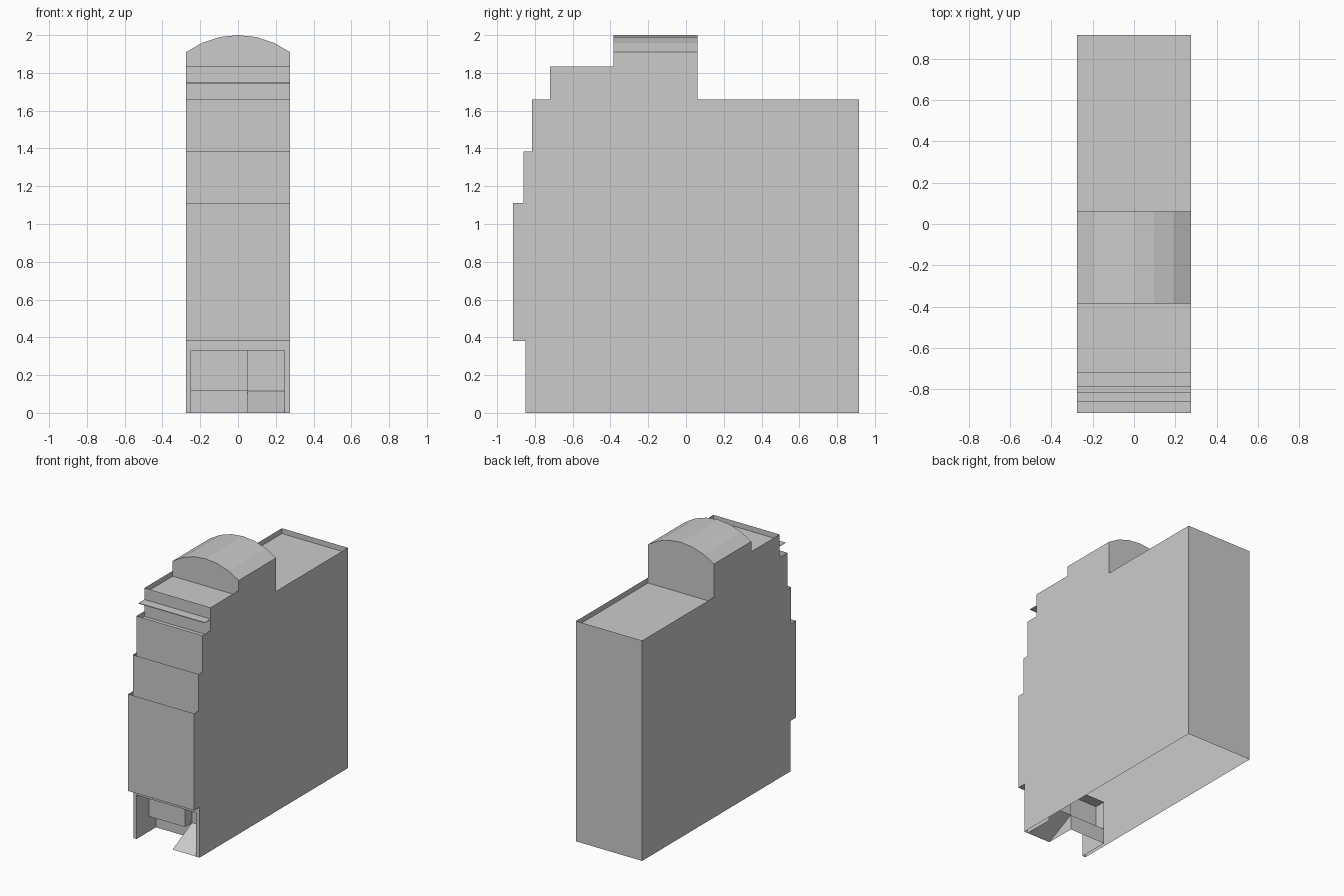
import bpy, bmesh, math

if "Cube" in bpy.data.objects:
    bpy.data.objects.remove(bpy.data.objects["Cube"])

W = 0.275          # half width of the building
LIP = 0.04         # height of the parapets above each flat roof
R = 0.465          # radius of the vaulted roof
DOOR_X = 0.05      # line between shop window and doorway
L, J = -0.25, 0.245


def mesh_object(name, faces):
    """Object from a list of polygons, shared points welded."""
    bm = bmesh.new()
    for f in faces:
        bm.faces.new([bm.verts.new(p) for p in f])
    bmesh.ops.remove_doubles(bm, verts=bm.verts, dist=1e-5)
    me = bpy.data.meshes.new(name)
    bm.to_mesh(me)
    bm.free()
    ob = bpy.data.objects.new(name, me)
    bpy.context.collection.objects.link(ob)
    return ob


def strip(path, x0=-W, x1=W):
    """Sweep a (y, z) path across x; bottom-to-top paths face the front."""
    return [[(x0, *a), (x1, *a), (x1, *b), (x0, *b)]
            for a, b in zip(path, path[1:])]


def upright(x, y0, y1, z0, z1):
    return [(x, y0, z0), (x, y1, z0), (x, y1, z1), (x, y0, z1)]


# Stepped party walls, one on each side
steps = [(-0.915, 1.11), (-0.86, 1.385), (-0.815, 1.66), (-0.72, 1.835)]
ARCH0, ARCH1, BACK = -0.385, 0.06, 0.915
profile = [(BACK, 1.66), (ARCH1, 1.66), (ARCH1, 1.91), (ARCH0, 1.91), (ARCH0, 1.835)]
for (y, z), (_, below) in zip(steps[::-1], steps[-2::-1] + [(0, 0.38)]):
    profile += [(y, z), (y, below)]
profile += [(-0.85, 0.38), (-0.85, 0), (BACK, 0)]
right = [(W, y, z) for y, z in profile]
left = [(-W, y, z) for y, z in profile]
mesh_object("side_walls", [right, left[::-1]])

# Front facade, set back at each storey behind a low parapet
facade = strip([(-0.85, 0.33), (-0.85, 0.38), (-0.915, 0.38), steps[0]])
for (y0, z0), (y1, z1) in zip(steps, steps[1:]):
    facade += strip([(y0, z0 - LIP), (y1, z0 - LIP), (y1, z1)])
mesh_object("front_facade", facade)
mesh_object("back_wall", strip([(BACK, 1.66), (BACK, 0)]))

# Sunken flat roofs
mesh_object("front_roof", strip([(-0.72, 1.835 - LIP), (ARCH0, 1.835 - LIP)]))
mesh_object("rear_roof", strip([(ARCH1, 1.66 - LIP), (BACK, 1.66 - LIP)]))

# Vaulted roof in six flat facets with end gables
half = math.asin(W / R)
arc = [(R * math.sin(half * (i / 3 - 1)), 2 - R + R * math.cos(half * (i / 3 - 1)))
       for i in range(7)]
vault = [[(a[0], ARCH0, a[1]), (b[0], ARCH0, b[1]), (b[0], ARCH1, b[1]), (a[0], ARCH1, a[1])]
         for a, b in zip(arc, arc[1:])]
for y, base, sign in ((ARCH0, 1.835 - LIP, -1), (ARCH1, 1.66 - LIP, 1)):
    gable = [(-W, base)] + arc + [(W, base)]
    vault.append([(x, y, z) for x, z in gable[::sign]])
mesh_object("vaulted_roof", vault)

# Thin canopy over the upper balcony
mesh_object("canopy", strip([(-0.72, 1.743), (-0.79, 1.743), (-0.79, 1.748), (-0.72, 1.748)]))

# Entrance recess: door posts, inner sides and ceiling
Y0, YW, Y1 = -0.85, -0.705, -0.62
recess = strip([(Y0, 0), (Y0, 0.33)], -W, L) + strip([(Y0, 0), (Y0, 0.33)], J, W)
recess += [upright(L, Y0, Y1, 0, 0.33), upright(J, Y1, Y0, 0, 0.33)]
recess += strip([(Y1, 0.33), (Y0, 0.33)], L, J)
mesh_object("entrance_recess", recess)

# Shop window overhanging a low wall
mesh_object("shop_window",
            strip([(Y1, 0), (Y1, 0.115), (YW, 0.115), (YW, 0.33)], L, DOOR_X)
            + [upright(DOOR_X, YW, Y1, 0.115, 0.33)])

# Door with a ramp leading up to it
mesh_object("door", strip([(Y1, 0.115), (Y1, 0.33)], DOOR_X, J))
mesh_object("door_ramp", strip([(Y0, 0), (Y1, 0.115)], DOOR_X, J)
            + [[(DOOR_X, Y0, 0), (DOOR_X, Y1, 0.115), (DOOR_X, Y1, 0)]])
